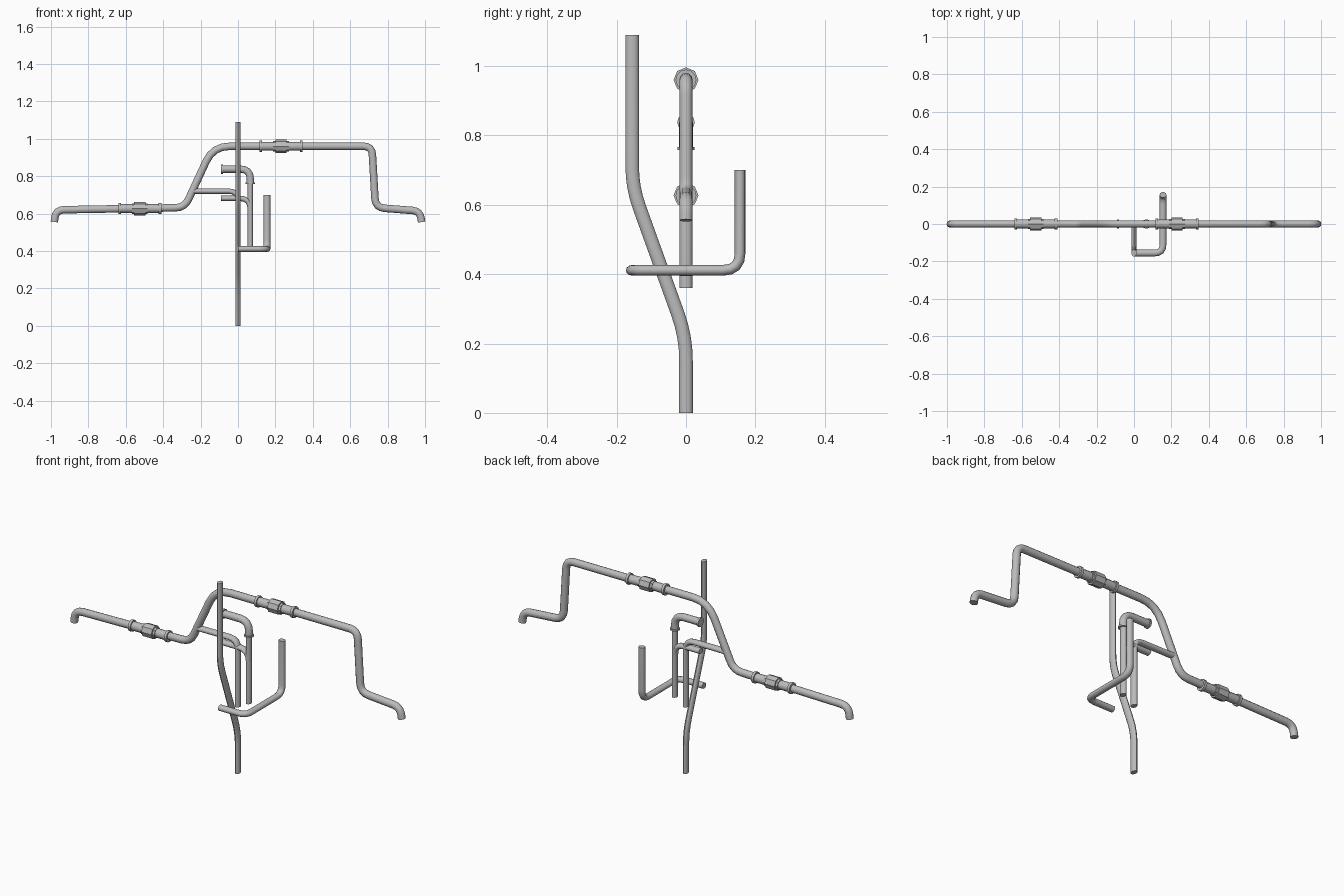
import bpy, bmesh, math
from mathutils import Vector

if "Cube" in bpy.data.objects:
    bpy.data.objects.remove(bpy.data.objects["Cube"], do_unlink=True)

# One plain metal colour
metal = bpy.data.materials.new("light_grey_metal")
metal.use_nodes = True
grey = (0.5, 0.5, 0.5, 1)
metal.diffuse_color = grey
metal.node_tree.nodes["Principled BSDF"].inputs["Base Color"].default_value = grey


def rounded_path(corners, trims, steps=4):
    """Replace each inner corner by a short curve reaching 'trim' along both legs."""
    pts = [Vector(c) for c in corners]
    out = [pts[0]]
    for before, p, after, d in zip(pts, pts[1:], pts[2:], trims):
        a = p + (before - p).normalized() * d
        b = p + (after - p).normalized() * d
        for i in range(steps + 1):
            t = i / steps
            out.append(a * (1 - t) ** 2 + p * 2 * t * (1 - t) + b * t * t)
    return out + [pts[-1]]


def pipe(name, corners, trims, wide, thin, side, sides=12):
    """Sweep an oval section along a rounded path; 'side' is its wide axis at the start."""
    path = rounded_path(corners, trims)
    bm = bmesh.new()
    side = Vector(side)
    rings, last = [], None
    for i, p in enumerate(path):
        tangent = (path[min(i + 1, len(path) - 1)] - path[max(i - 1, 0)]).normalized()
        if i == 0:
            side = (side - tangent * side.dot(tangent)).normalized()
        else:
            side = last.rotation_difference(tangent) @ side
        last = tangent
        up = tangent.cross(side)
        angles = [math.tau * k / sides for k in range(sides)]
        rings.append([bm.verts.new(p + side * wide * math.cos(a) + up * thin * math.sin(a))
                      for a in angles])
    for r, s in zip(rings, rings[1:]):
        for k in range(sides):
            n = (k + 1) % sides
            bm.faces.new((r[k], r[n], s[n], s[k]))
    bm.faces.new(rings[0][::-1])
    bm.faces.new(rings[-1])
    bmesh.ops.recalc_face_normals(bm, faces=bm.faces)
    mesh = bpy.data.meshes.new(name)
    bm.to_mesh(mesh)
    bm.free()
    mesh.materials.append(metal)
    obj = bpy.data.objects.new(name, mesh)
    bpy.context.collection.objects.link(obj)
    bpy.ops.object.select_all(action="DESELECT")
    obj.select_set(True)
    bpy.context.view_layer.objects.active = obj
    bpy.ops.object.shade_smooth_by_angle(angle=math.radians(40))
    return obj


def collar(name, centre, axis, length, radius, sides=12):
    """Short straight ring or nut around a pipe."""
    c, half = Vector(centre), Vector(axis) * length / 2
    return pipe(name, [c - half, c + half], [], radius, radius, (0, 1, 0), sides)


def xz(points):
    return [(x, 0, z) for x, z in points]


X, Y, Z = (1, 0, 0), (0, 1, 0), (0, 0, 1)

# Long main pipe with a raised middle
pipe("main_pipe",
     xz([(-.982, .555), (-.975, .62), (-.285, .632), (-.133, .96),
         (.716, .96), (.735, .632), (.972, .614), (.982, .555)]),
     [.045, .05, .09, .045, .05, .04], .019, .02, Y)

# Union couplings on the main pipe
for label, cx, cz in (("right", -.525, .627), ("left", .23, .96)):
    collar(label + "_coupling_sleeve", (cx, 0, cz), X, .22, .0235)
    collar(label + "_coupling_nut", (cx, 0, cz), X, .06, .036, 8)
    for i, s in enumerate((-1, 1)):
        collar(f"{label}_coupling_flange_{i + 1}", (cx + s * .108, 0, cz), X, .014, .03)
        collar(f"{label}_coupling_step_{i + 1}", (cx + s * .035, 0, cz), X, .014, .028, 8)

# Tall front riser with a sideways jog
pipe("tall_riser", [(0, 0, 0), (0, 0, .22), (0, -.155, .65), (0, -.155, 1.09)],
     [.07, .06], .0195, .0138, Y)

# Hooked pipe running front to back and then up
pipe("hooked_pipe",
     [(0, -.155, .411), (.155, -.155, .411), (.155, .156, .411), (.155, .156, .70)],
     [.045, .05], .0182, .0155, Y)

# Branch from the sloped part of the main pipe, turning down
pipe("branch_pipe", xz([(-.24, .72), (0, .72), (0, .36)]), [.05], .0187, .0145, Y)

# Lower stub turning down
pipe("lower_stub_pipe", xz([(-.09, .682), (.066, .682), (.066, .395)]),
     [.06], .0187, .0145, Y)

# Upper elbow with end flanges, dropping onto the stub pipe
pipe("upper_elbow", xz([(-.085, .838), (.066, .838), (.066, .76)]),
     [.055], .0195, .0195, Y)
collar("elbow_end_flange", (-.085, 0, .838), X, .01, .025)
collar("elbow_bottom_flange", (.066, 0, .762), Z, .008, .025)
pipe("elbow_drop_pipe", xz([(.066, .76), (.066, .5)]), [], .0185, .0145, Y)
